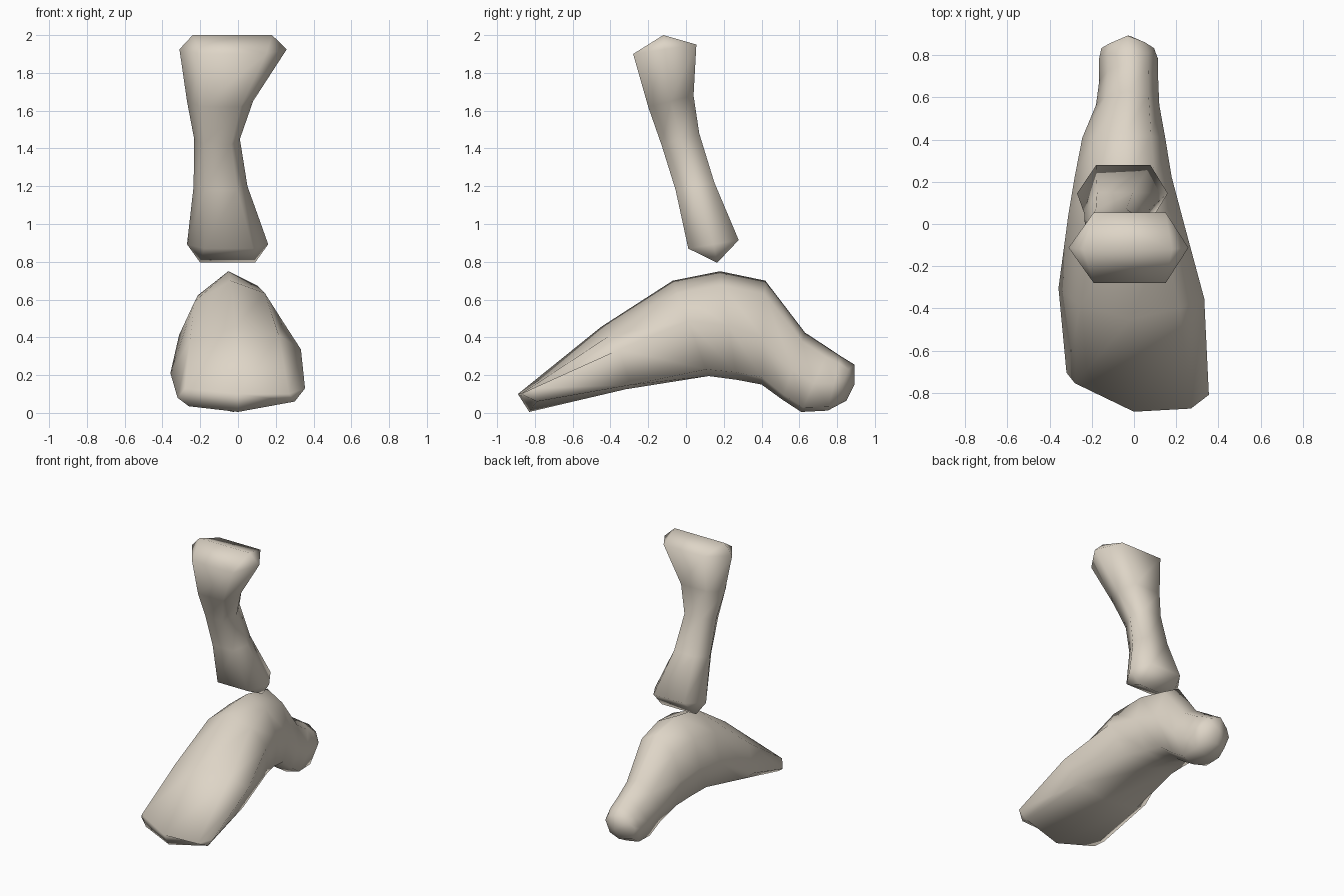
import bpy, bmesh

if "Cube" in bpy.data.objects:
    bpy.data.objects.remove(bpy.data.objects["Cube"])

bone = bpy.data.materials.new("warm bone")
bone.diffuse_color = (0.73, 0.665, 0.57, 1)
bone.use_nodes = True
bone.node_tree.nodes["Principled BSDF"].inputs["Base Color"].default_value = bone.diffuse_color


def loft(name, rings, first_tip, last_tip):
    """Skin a stack of rings and close both ends with small cap loops."""
    bm = bmesh.new()
    loops = [[bm.verts.new(p) for p in ring] for ring in rings]
    for a, b in zip(loops, loops[1:]):
        n = len(a)
        for i in range(n):
            j = (i + 1) % n
            bm.faces.new((a[i], a[j], b[j], b[i]))
    for loop, tip in ((loops[0], first_tip), (loops[-1], last_tip)):
        if not tip:  # bridge the two halves of a flat eight-sided end
            t, tr, r, br, b, bl, l, tl = loop
            for f in ((t, tr, br, b), (tr, r, br), (t, b, bl, tl), (tl, bl, l)):
                bm.faces.new(f)
        elif len(tip) == 1:
            c = bm.verts.new(tip[0])
            for i in range(len(loop)):
                bm.faces.new((loop[i], loop[(i + 1) % len(loop)], c))
        else:  # ridge across a six-sided end
            l, r = [bm.verts.new(p) for p in tip]
            bl, br, right, fr, fl, left = loop
            for f in ((bl, br, r, l), (fr, fl, l, r), (br, right, r),
                      (right, fr, r), (fl, left, l), (left, bl, l)):
                bm.faces.new(f)
    bmesh.ops.recalc_face_normals(bm, faces=bm.faces)
    me = bpy.data.meshes.new(name)
    bm.to_mesh(me)
    bm.free()
    me.materials.append(bone)
    for p in me.polygons:
        p.use_smooth = True
    ob = bpy.data.objects.new(name, me)
    bpy.context.collection.objects.link(ob)
    return ob


# Shin: six-sided rings (left x, right x, front y, front z, back y, back z)
def hexagon(xl, xr, yf, zf, yb, zb):
    w = xr - xl
    ym, zm = (yf + yb) / 2, (zf + zb) / 2
    a, b = xl + 0.21 * w, xr - 0.19 * w
    return [(a, yb, zb), (b, yb, zb), (xr, ym, zm),
            (b, yf, zf), (a, yf, zf), (xl, ym, zm)]


shin = [
    (-0.31, 0.258, -0.28, 1.90, 0.055, 1.95),
    (-0.27, 0.08, -0.20, 1.62, 0.04, 1.68),
    (-0.232, 0.01, -0.13, 1.42, 0.07, 1.48),
    (-0.235, 0.05, -0.055, 1.18, 0.15, 1.22),
    (-0.27, 0.16, 0.012, 0.87, 0.279, 0.915),
]
loft("shin", [hexagon(*r) for r in shin],
     [(-0.24, -0.12, 2.0), (0.18, -0.12, 2.0)],
     [(-0.20, 0.165, 0.795), (0.09, 0.165, 0.795)])


# Foot: eight-sided rings (top y, top z, bottom y, bottom z, left x, right x,
# drop of left side, drop of right side, y shift of sides)
def octagon(yt, zt, yb, zb, xl, xr, tl, tr, d):
    cx = (xl + xr) / 2
    out = []
    # (sideways amount, fraction from top to bottom)
    for s, t in ((0, 0), (0.66, 0.13), (1, tr), (0.75, 0.93),
                 (0, 1), (-0.75, 0.93), (-1, tl), (-0.7, 0.22)):
        out.append((cx + (xr - cx) * s, yt + (yb - yt) * t + abs(s) * d,
                    zt + (zb - zt) * t))
    return out


# slanted toe edge
toe = [(0.0, -0.89, 0.10), (0.27, -0.875, 0.10), (0.355, -0.81, 0.13),
       (0.30, -0.79, 0.06), (0.0, -0.83, 0.005), (-0.26, -0.735, 0.035),
       (-0.32, -0.705, 0.08), (-0.28, -0.755, 0.13)]
foot = [
    (-0.45, 0.455, -0.32, 0.125, -0.358, 0.333, 0.74, 0.36, 0.05),
    (-0.07, 0.70, 0.12, 0.195, -0.312, 0.235, 0.57, 0.42, 0),
    (0.18, 0.75, 0.27, 0.175, -0.28, 0.178, 0.55, 0.50, 0),
    (0.42, 0.70, 0.40, 0.15, -0.245, 0.148, 0.55, 0.55, 0),
    (0.63, 0.425, 0.51, 0.07, -0.18, 0.12, 0.55, 0.55, 0),
    (0.76, 0.34, 0.61, 0.005, -0.165, 0.115, 0.55, 0.55, 0),
    (0.82, 0.30, 0.75, 0.012, -0.165, 0.113, 0.5, 0.5, 0),
    (0.893, 0.255, 0.85, 0.065, -0.155, 0.095, 0.45, 0.45, -0.04),
]
loft("foot", [toe] + [octagon(*r) for r in foot], None, [(-0.02, 0.892, 0.15)])
